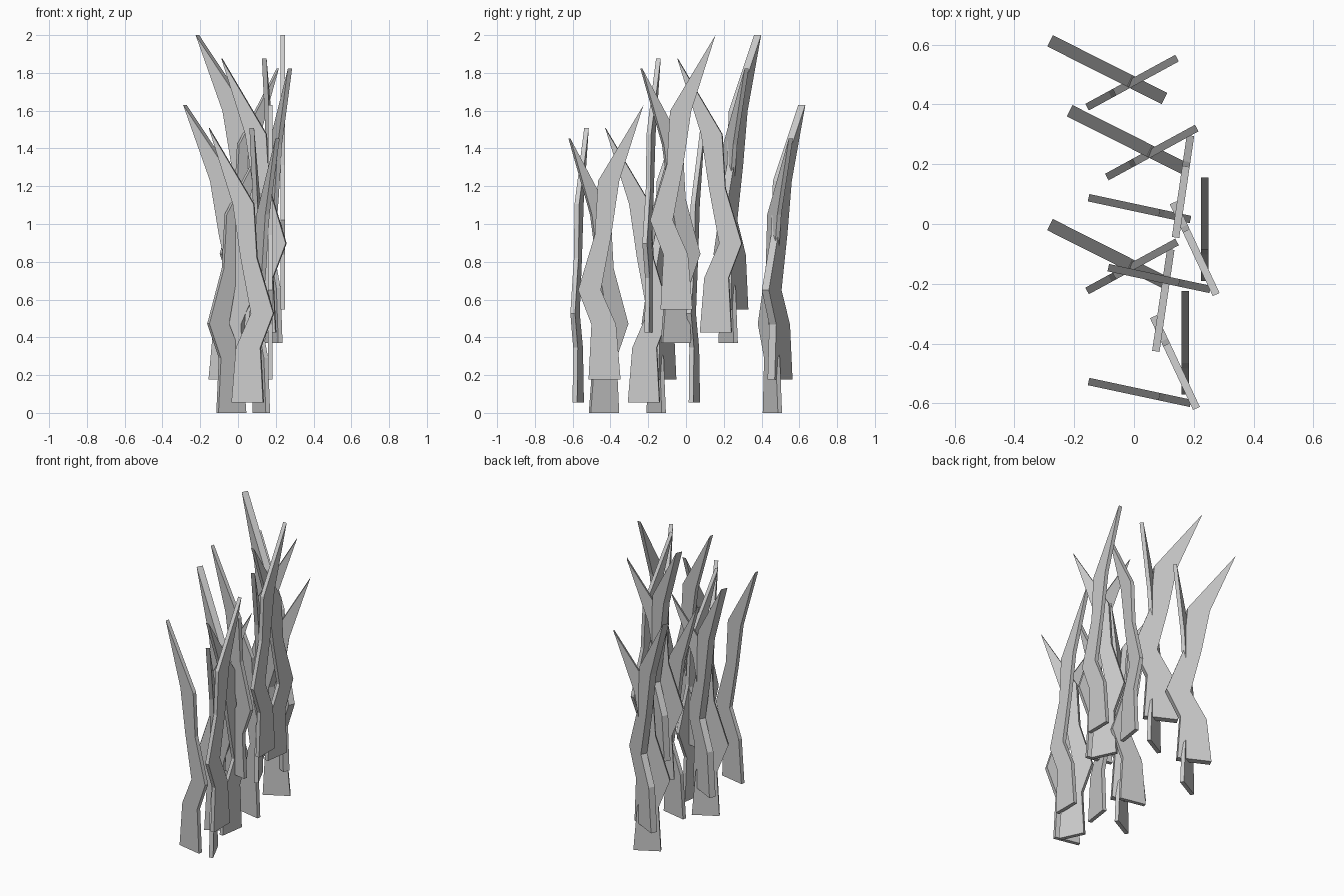
import bpy, bmesh
from mathutils import Vector

if "Cube" in bpy.data.objects:
    bpy.data.objects.remove(bpy.data.objects["Cube"])

# Jagged blade profile: (distance from the tip end along the plate, height)
PROFILE = [(0, 1.452), (.24, 1.05), (.257, .765), (.345, .472), (.275, .29), (.29, 0),
           (.121, 0), (.145, .29), (.225, .472), (.17, .765), (.128, 1.05)]
SPAN = .345


def blade(name, tip, end, z, thick):
    """Upright plate running from the tip end to the elbow end (top view)."""
    tip, end = Vector((*tip, 0)), Vector((*end, 0))
    along = (end - tip) / SPAN
    side = Vector((-along.y, along.x, 0)).normalized() * thick
    bm = bmesh.new()
    verts = [bm.verts.new(tip + along * d - side / 2 + Vector((0, 0, z + h)))
             for d, h in PROFILE]
    face = bm.faces.new(verts)
    ext = bmesh.ops.extrude_face_region(bm, geom=[face], use_keep_orig=True)
    moved = [g for g in ext["geom"] if isinstance(g, bmesh.types.BMVert)]
    bmesh.ops.translate(bm, verts=moved, vec=side)
    bmesh.ops.recalc_face_normals(bm, faces=bm.faces)
    mesh = bpy.data.meshes.new(name)
    bm.to_mesh(mesh)
    bm.free()
    obj = bpy.data.objects.new(name, mesh)
    bpy.context.collection.objects.link(obj)


# Blades of each tuft: name, tip, elbow end, base height, thickness
LEFT_TUFT = [
    ("wide_blade", (-.281, .613), (.102, .42), .178, .042),
    ("short_blade", (.144, .555), (-.157, .391), 0, .025),
    ("middle_blade", (-.152, .088), (.189, .015), .055, .025),
]
RIGHT_TUFT = [
    ("cross_blade", (.073, -.426), (.123, -.085), .055, .025),
    ("straight_blade", (.171, -.225), (.171, -.571), .178, .025),
    ("slanted_blade", (.209, -.617), (.065, -.31), 0, .025),
]


def tuft(blades, label, dx, dy, dz):
    for name, t, e, z, thick in blades:
        blade(f"{label}_{name}", (t[0] + dx, t[1] + dy), (e[0] + dx, e[1] + dy), z + dz, thick)


# Low tufts front and back, raised tufts between them
tuft(LEFT_TUFT, "back", 0, 0, 0)
tuft(LEFT_TUFT, "raised_left", .066, -.234, .37)
tuft(LEFT_TUFT, "front_left", 0, -.615, 0)
tuft(RIGHT_TUFT, "front_right", 0, 0, 0)
tuft(RIGHT_TUFT, "raised_right", .066, .381, .37)
